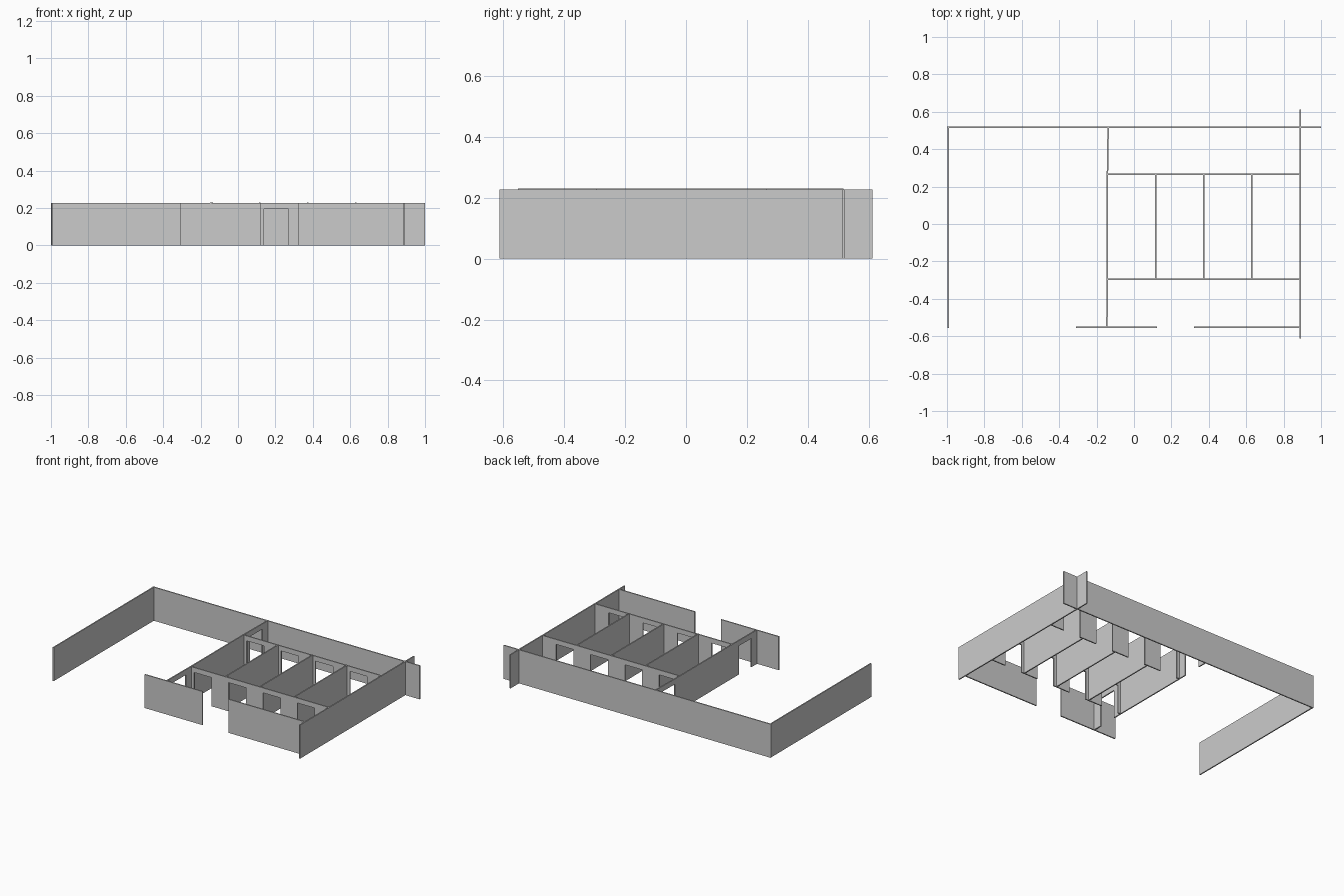
import bpy
import bmesh
from mathutils import Vector

HEIGHT = 0.227
THICK = 0.008
DOOR_WIDTH = 0.13
DOOR_HEIGHT = 0.194

if "Cube" in bpy.data.objects:
    bpy.data.objects.remove(bpy.data.objects["Cube"], do_unlink=True)

grey = bpy.data.materials.new("wall_grey")
grey.use_nodes = True
colour = (0.6, 0.6, 0.6, 1)
grey.diffuse_color = colour
grey.node_tree.nodes["Principled BSDF"].inputs["Base Color"].default_value = colour


def wall(name, start, end, doors=(), height=HEIGHT):
    """Upright wall between two plan points, doors given as distances from start."""
    a, b = Vector(start), Vector(end)
    along = (b - a).normalized()
    side = Vector((-along.y, along.x)) * THICK / 2
    # Elevation outline, stepping up and over each doorway
    outline = [(0, 0)]
    for d in doors:
        outline += [(d, 0), (d, DOOR_HEIGHT),
                    (d + DOOR_WIDTH, DOOR_HEIGHT), (d + DOOR_WIDTH, 0)]
    length = (b - a).length
    outline += [(length, 0), (length, height), (0, height)]

    bm = bmesh.new()
    verts = []
    for s, z in outline:
        p = a + along * s - side
        verts.append(bm.verts.new((p.x, p.y, z)))
    face = bm.faces.new(verts)
    grown = bmesh.ops.extrude_face_region(bm, geom=[face])
    moved = [v for v in grown["geom"] if isinstance(v, bmesh.types.BMVert)]
    bmesh.ops.translate(bm, verts=moved, vec=(side * 2).to_3d())
    bmesh.ops.recalc_face_normals(bm, faces=bm.faces)
    mesh = bpy.data.meshes.new(name)
    bm.to_mesh(mesh)
    bm.free()
    mesh.materials.append(grey)
    obj = bpy.data.objects.new(name, mesh)
    bpy.context.collection.objects.link(obj)
    return obj


# Outer walls
BACK, FRONT = 0.518, -0.552
wall("back_wall", (-1, BACK), (1, BACK))
wall("right_yard_wall", (-0.994, -0.556), (-0.994, BACK))
wall("left_end_wall", (0.889, -0.612), (0.889, 0.612))
wall("front_wall_right", (-0.31, FRONT), (0.123, FRONT))
wall("front_wall_left", (0.32, FRONT), (0.889, FRONT))

# Corridor walls, one doorway per room
ROOM = 0.2575
WEST, ROOM_BACK, ROOM_FRONT = -0.142, 0.265, -0.296
room_doors = [0.024 + ROOM * i for i in range(4)]
wall("back_corridor_wall", (WEST, ROOM_BACK), (0.889, ROOM_BACK), room_doors)
wall("front_corridor_wall", (WEST, ROOM_FRONT), (0.889, ROOM_FRONT), room_doors)

# Partitions between the rooms
for i in range(4):
    x = WEST + ROOM * i
    wall(f"room_partition_{i + 1}", (x, ROOM_FRONT), (x, ROOM_BACK), height=0.23)

# Corridor end walls with a doorway each
wall("back_corridor_end", (WEST, ROOM_BACK), (-0.138, BACK), [0.06], 0.23)
wall("front_corridor_end", (-0.145, FRONT), (WEST, ROOM_FRONT), [0.065], 0.23)
